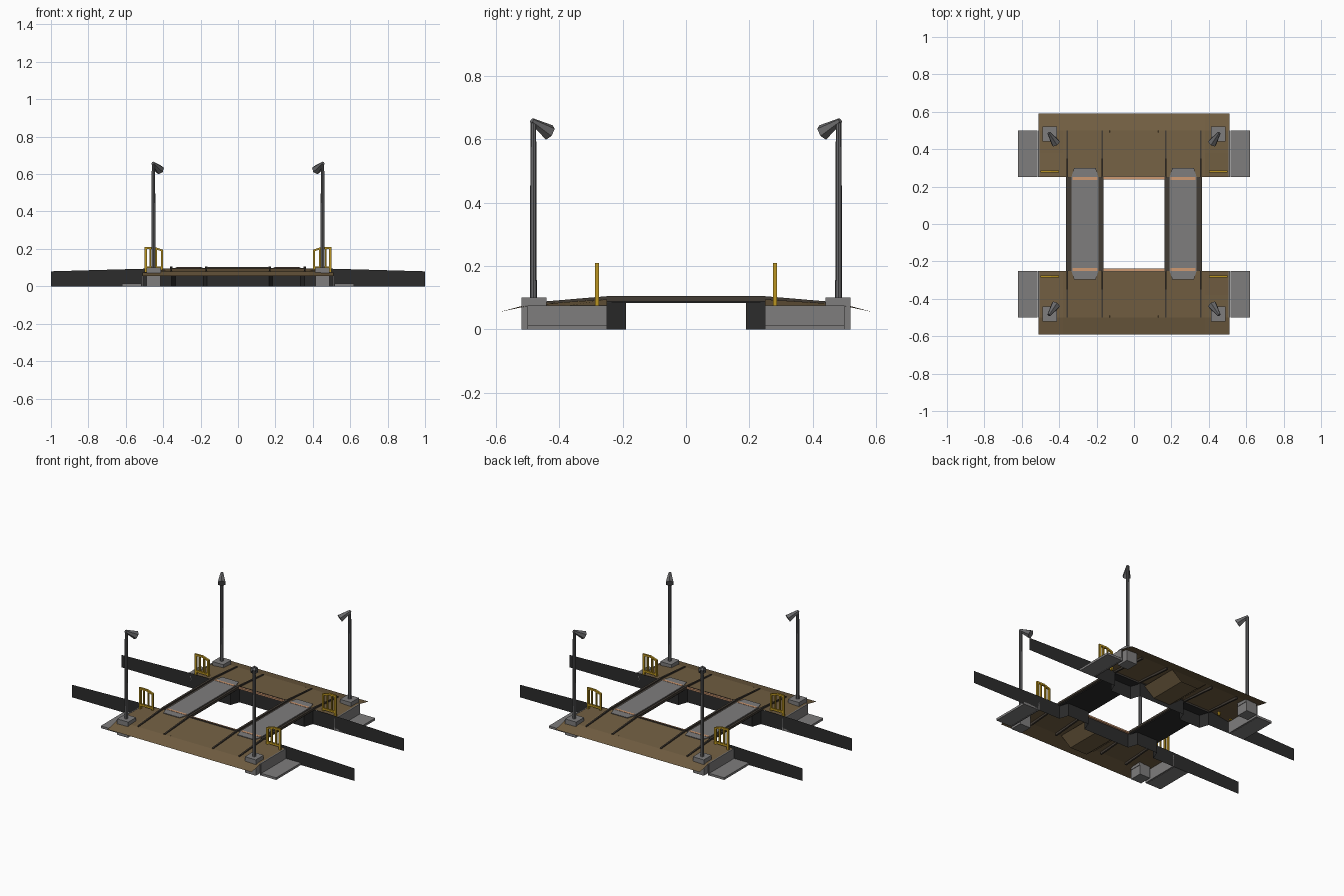
import bpy, bmesh, math
from mathutils import Vector

if "Cube" in bpy.data.objects:
    bpy.data.objects.remove(bpy.data.objects["Cube"])


def mat(name, r, g, b):
    m = bpy.data.materials.new(name)
    m.diffuse_color = (r, g, b, 1)
    m.use_nodes = True
    m.node_tree.nodes["Principled BSDF"].inputs["Base Color"].default_value = m.diffuse_color
    return m


DIRT = mat("brown dirt", 0.17, 0.115, 0.055)
CONCRETE = mat("grey concrete", 0.21, 0.205, 0.205)
METAL = mat("grey metal", 0.14, 0.14, 0.145)
DARK = mat("dark wall", 0.025, 0.025, 0.025)
KERB = mat("dark kerb", 0.055, 0.045, 0.035)
YELLOW = mat("yellow paint", 0.5, 0.3, 0.015)
SALMON = mat("salmon strip", 0.62, 0.32, 0.17)


def finish(name, bm, material):
    me = bpy.data.meshes.new(name)
    bm.to_mesh(me)
    bm.free()
    me.materials.append(material)
    ob = bpy.data.objects.new(name, me)
    bpy.context.collection.objects.link(ob)
    return ob


def box(name, x0, x1, y0, y1, z0, z1, material):
    bm = bmesh.new()
    bmesh.ops.create_cube(bm, size=1)
    for v in bm.verts:
        v.co = ((x0, x1)[v.co.x > 0], (y0, y1)[v.co.y > 0], (z0, z1)[v.co.z > 0])
    return finish(name, bm, material)


def sbox(name, sx, sy, x0, x1, y0, y1, z0, z1, material):
    # box mirrored into a quadrant
    xs, ys = sorted((sx * x0, sx * x1)), sorted((sy * y0, sy * y1))
    return box(name, *xs, *ys, z0, z1, material)


def sheet(name, rows, material):
    # surface through rows of points
    bm = bmesh.new()
    vs = [[bm.verts.new(p) for p in row] for row in rows]
    for a, b in zip(vs, vs[1:]):
        for i in range(len(a) - 1):
            bm.faces.new((a[i], a[i + 1], b[i + 1], b[i]))
    return finish(name, bm, material)


def cone(name, a, b, r0, r1, n, material):
    a, b = Vector(a), Vector(b)
    bm = bmesh.new()
    bmesh.ops.create_cone(bm, cap_ends=True, segments=n, radius1=r0, radius2=r1, depth=(b - a).length)
    q = (b - a).to_track_quat('Z', 'Y')
    for v in bm.verts:
        v.co = q @ v.co + (a + b) / 2
    return finish(name, bm, material)


def deck_z(x, y):
    t = min(max((0.51 - abs(x)) / 0.13, 0), 1)
    if y > 0.5:
        return 0.055 + (0.59 - y) / 0.09 * (0.019 + 0.005 * t)
    return 0.074 + t * (0.005 + 0.016 * (0.5 - y) / 0.25)


XS = [-0.51, -0.38, -0.17, 0, 0.17, 0.38, 0.51]
# plan of one half of a canal wall, stepping out under the bridges
WALL = [(0, .25), (.165, .25), (.185, .19), (.335, .19), (.355, .25), (.5, .25), (1, .25)]

for s, side in ((-1, "front"), (1, "back")):
    # dirt bank
    sheet(side + "_bank", [[(x, s * y, deck_z(x, y)) for x in XS[::s]]
                           for y in (0.59, 0.5, 0.38, 0.25)], DIRT)
    # ditch bulge under the bank
    sheet(side + "_ditch", [[(x, s * y, z) for x, z in ((-.13, .08), (-.06, .025), (.06, .025), (.13, .08))]
                            for y in (.25, .5)], DIRT)
    # canal wall
    plan = [(-x, y) for x, y in WALL[:0:-1]] + WALL
    top = lambda x: 0.08 if abs(x) > 0.9 else 0.094
    sheet(side + "_canal_wall", [[(x, s * y, 0) for x, y in plan],
                                 [(x, s * y, top(x)) for x, y in plan]], DARK)
    # edge of the opening
    sbox(side + "_opening_edge", 1, s, -.165, .165, .238, .25, .09, .1, SALMON)
    sbox(side + "_opening_lip", 1, s, -.165, .165, .25, .253, .09, .102, KERB)

for sx, xn in ((-1, "left"), (1, "right")):
    # bridge span, raised plate with chamfered ends
    sbox(xn + "_bridge_span", sx, 1, .165, .36, -.25, .25, .088, .097, KERB)
    sbox(xn + "_bridge_underside", sx, 1, .17, .355, -.25, .25, .083, .088, DARK)
    bm = bmesh.new()
    outline = [(.19, -.25), (.205, -.297), (.32, -.297), (.335, -.25),
               (.335, .25), (.32, .3), (.205, .3), (.19, .25)]
    f = bm.faces.new([bm.verts.new((sx * x, y, .097)) for x, y in outline])
    ext = bmesh.ops.extrude_face_region(bm, geom=[f])
    for v in ext["geom"]:
        if isinstance(v, bmesh.types.BMVert):
            v.co.z = .101
    bmesh.ops.recalc_face_normals(bm, faces=bm.faces)
    finish(xn + "_bridge_plate", bm, CONCRETE)
    # kerbs along the bridge, continuing over both banks
    for x in (.17, .357):
        sbox(xn + "_bridge_kerb", sx, 1, x - .007, x + .007, -.25, .25, .092, .105, KERB)
        for s in (-1, 1):
            bm = bmesh.new()
            bmesh.ops.create_cube(bm, size=1)
            for v in bm.verts:
                far = v.co.y > 0
                zt = .084 if far else .105
                v.co = (sx * (x + v.co.x * .01), s * (.5 if far else .25), zt if v.co.z > 0 else zt - .02)
            bmesh.ops.recalc_face_normals(bm, faces=bm.faces)
            finish(xn + "_bank_kerb", bm, KERB)

    for sy, yn in ((-1, "front"), (1, "back")):
        n = yn + "_" + xn + "_"
        # salmon joint across the bridge plate
        sbox(n + "joint", sx, sy, .195, .33, .235, .25, .1, .1025, SALMON)
        # retaining wall and ground slab
        sbox(n + "retaining_wall", sx, sy, .505, .513, .25, .5, 0, .076, CONCRETE)
        sbox(n + "ground_slab", sx, sy, .515, .62, .25, .5, 0, .014, CONCRETE)
        # lamp foundation, base, pole and head
        sbox(n + "foundation", sx, sy, .415, .49, .44, .52, 0, .06, CONCRETE)
        sbox(n + "lamp_base", sx, sy, .412, .49, .44, .52, .06, .101, CONCRETE)
        cone(n + "lamp_pole", (sx * .452, sy * .482, .1), (sx * .452, sy * .482, .655), .011, .009, 8, METAL)
        cone(n + "lamp_head", (sx * .455, sy * .487, .659), (sx * .418, sy * .432, .622), .009, .026, 6, METAL)
        # yellow gate with a sloping top rail
        g = lambda part, *r: sbox(n + "gate_" + part, sx, sy, r[0], r[1], .275, .287, r[2], r[3], YELLOW)
        g("outer_post", .487, .5, .07, .21)
        g("inner_post", .4, .412, .07, .195)
        g("bar", .464, .472, .1, .203)
        g("bar", .432, .440, .1, .203)
        g("bottom_rail", .4, .5, .095, .107)
        g("top_rail", .445, .5, .199, .21)
        rail = g("sloping_rail", .4, .445, .199, .21)
        for v in rail.data.vertices:
            if abs(v.co.x) < .42:
                v.co.z -= .015
